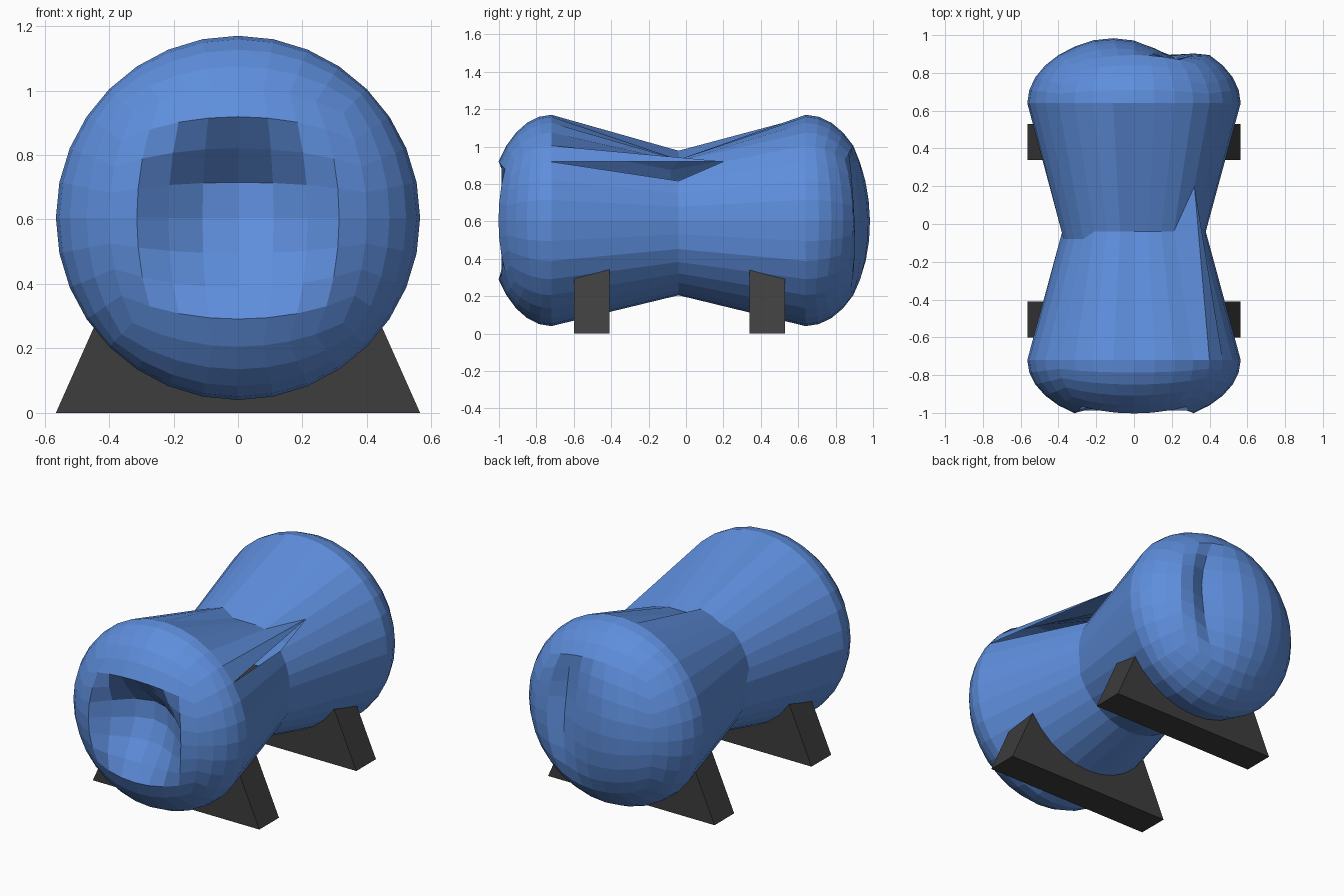
import bpy, bmesh
from math import sin, cos, tan, pi
from mathutils import Vector

if "Cube" in bpy.data.objects:
    bpy.data.objects.remove(bpy.data.objects["Cube"], do_unlink=True)

R, WAIST, CZ, SEG = 0.565, 0.38, 0.605, 32
FRONT, MID, BACK = -0.72, -0.04, 0.64


def material(name, color):
    m = bpy.data.materials.new(name)
    m.use_nodes = True
    m.diffuse_color = color
    m.node_tree.nodes["Principled BSDF"].inputs["Base Color"].default_value = color
    return m


blue = material("blue paint", (0.112, 0.272, 0.72, 1))
dark = material("dark grey", (0.047, 0.047, 0.047, 1))


def finish(bm, name, mat):
    bmesh.ops.recalc_face_normals(bm, faces=bm.faces[:])
    mesh = bpy.data.meshes.new(name)
    bm.to_mesh(mesh)
    bm.free()
    mesh.materials.append(mat)
    obj = bpy.data.objects.new(name, mesh)
    bpy.context.collection.objects.link(obj)


# Crushed ends: push depth for a grid point (i across, k up)
def front_dent(i, k):
    if abs(i) > 2 or abs(k) > 2:
        return 0
    rows = {2: 0.12, 1: 0.25, 0: 0.25, -1: 0.19, -2: 0.09}
    return rows[k] * (1, 0.85, 0.45)[abs(i)]


def back_dent(i, k):
    columns = {-1: 0.01, 0: 0.03, 1: 0.07, 2: 0.11, 3: 0.04}
    rows = {3: 0.5, 2: 0.85, 1: 1, 0: 0.95, -1: 0.8, -2: 0.55, -3: 0.25}
    return columns.get(i, 0) * rows.get(k, 0)


# End cap: half of a squashed quad sphere with a dent in its face
def end_cap(name, side, rim_y, depth, dent):
    bm = bmesh.new()
    bmesh.ops.create_cube(bm, size=2)
    bmesh.ops.subdivide_edges(bm, edges=bm.edges[:], cuts=7, use_grid_fill=True)
    inner = [v for v in bm.verts if v.co.y * side < -0.01]
    bmesh.ops.delete(bm, geom=inner, context='VERTS')
    for v in bm.verts:
        face = v.co.y * side > 0.99
        push = dent(round(v.co.x * 4), round(v.co.z * 4)) if face else 0
        n = Vector([tan(c * pi / 4) for c in v.co]).normalized()
        v.co = (n.x * R, rim_y + side * (abs(n.y) * depth - push), CZ + n.z * R)
    finish(bm, name, blue)


end_cap("front_cap", -1, FRONT, 0.34, front_dent)
end_cap("back_cap", 1, BACK, 0.36, back_dent)

# Tank wall: two cones meeting at a pinched waist
TORN = 4
bm = bmesh.new()
rings = []
for y, r in ((FRONT, R), (MID, WAIST), (BACK, R)):
    ring = []
    for s in range(SEG):
        a = 2 * pi * s / SEG
        rr = 0.40 if y == MID and sin(a) < -0.3 else r
        ring.append(bm.verts.new((rr * cos(a), y, CZ + rr * sin(a))))
    rings.append(ring)
front, waist, back = rings

# One waist corner is torn back along the rear cone, leaving a flat ledge
waist[TORN].co = (0.32, 0.2, 0.92)
for s in (6, 7, 8):
    waist[s].co.z = 0.93
for s in (12, 13, 14, 15):
    waist[s].co.y = -0.08
for s in range(SEG):
    t = (s + 1) % SEG
    if t == TORN:
        # The gap below the ledge stays open
        bm.faces.new((front[s], front[t], waist[t]))
    else:
        bm.faces.new((front[s], front[t], waist[t], waist[s]))
    bm.faces.new((waist[s], waist[t], back[t], back[s]))
finish(bm, "tank_wall", blue)


# Saddle supports: trapezoid slabs tucked under the tank
def saddle(name, y0, y1):
    bm = bmesh.new()
    outline = ((-0.565, 0), (0.565, 0), (0.405, 0.36), (-0.405, 0.36))
    face = bm.faces.new([bm.verts.new((x, y0, z)) for x, z in outline])
    out = bmesh.ops.extrude_face_region(bm, geom=[face])
    moved = [g for g in out["geom"] if isinstance(g, bmesh.types.BMVert)]
    bmesh.ops.translate(bm, verts=moved, vec=(0, y1 - y0, 0))
    finish(bm, name, dark)


saddle("front_saddle", -0.60, -0.41)
saddle("back_saddle", 0.34, 0.53)
